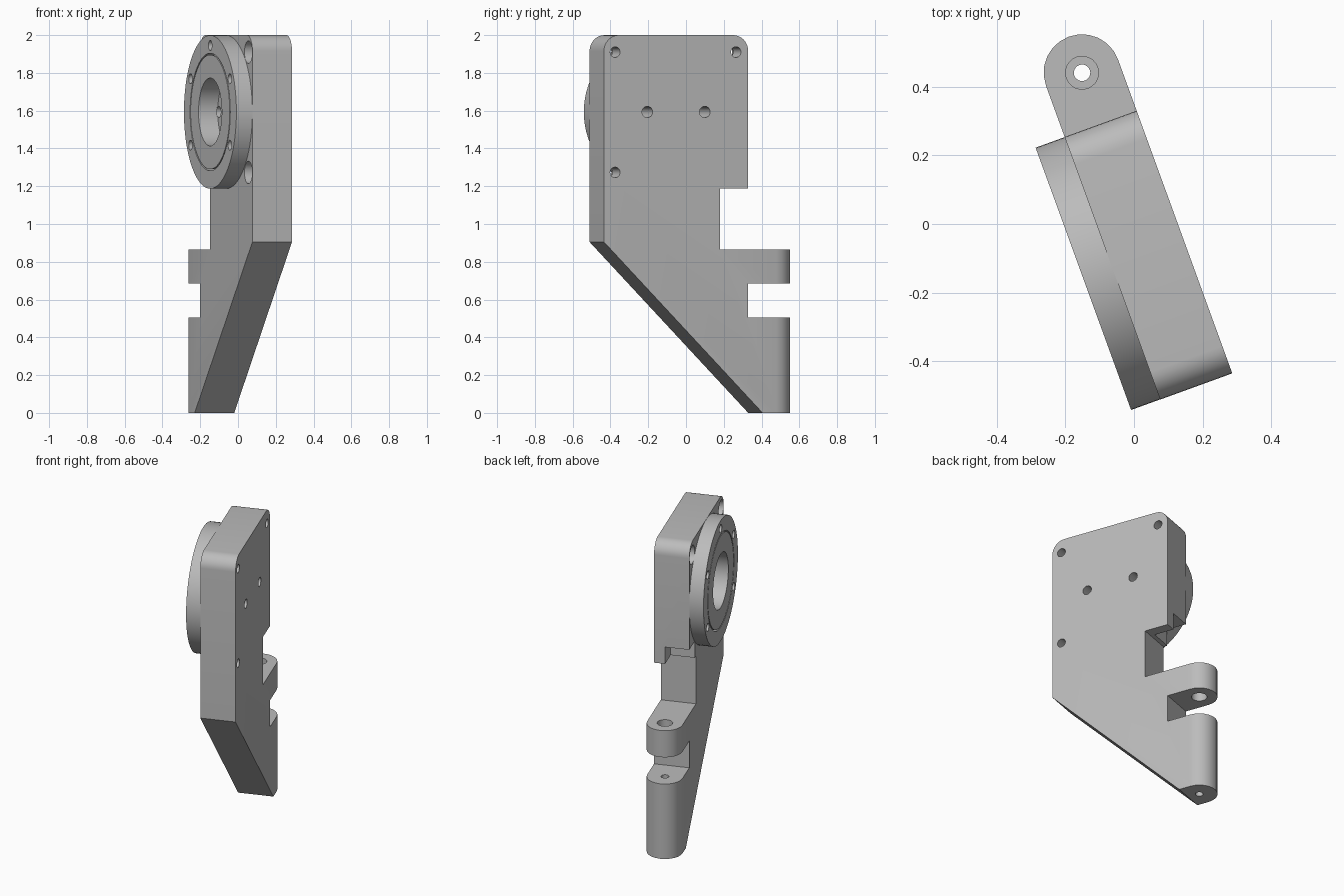
import bpy, bmesh, math
from mathutils import Matrix, Vector

cube = bpy.data.objects.get("Cube")
if cube:
    bpy.data.objects.remove(cube, do_unlink=True)

# Working frame: x = thickness, y = depth, z = height, then turned about z
TURN = Matrix.Rotation(math.radians(20), 4, 'Z')
LEFT, RIGHT, FACE = -0.103, 0.12, -0.193
MID = (LEFT + RIGHT) / 2
HUB_Y, HUB_Z, HUB_R = -0.0995, 1.593, 0.406

grey = bpy.data.materials.new("machined_grey")
grey.use_nodes = True
grey.diffuse_color = (0.5, 0.5, 0.5, 1)
grey.node_tree.nodes["Principled BSDF"].inputs["Base Color"].default_value = grey.diffuse_color


def finish(name, bm):
    bmesh.ops.recalc_face_normals(bm, faces=bm.faces)
    mesh = bpy.data.meshes.new(name)
    bm.to_mesh(mesh)
    bm.free()
    mesh.materials.append(grey)
    obj = bpy.data.objects.new(name, mesh)
    bpy.context.collection.objects.link(obj)
    return obj


def rod(name, y, z, r, x0, x1, sides=24):
    """Cylinder lying along x."""
    bm = bmesh.new()
    place = Matrix.Translation(((x0 + x1) / 2, y, z)) @ Matrix.Rotation(math.pi / 2, 4, 'Y')
    bmesh.ops.create_cone(bm, cap_ends=True, segments=sides, radius1=r, radius2=r,
                          depth=x1 - x0, matrix=place)
    return finish(name, bm)


def post(name, x, y, r, z0, z1):
    """Cylinder standing along z."""
    bm = bmesh.new()
    bmesh.ops.create_cone(bm, cap_ends=True, segments=24, radius1=r, radius2=r, depth=z1 - z0,
                          matrix=Matrix.Translation((x, y, (z0 + z1) / 2)))
    return finish(name, bm)


def box(name, low, high):
    low, high = Vector(low), Vector(high)
    bm = bmesh.new()
    bmesh.ops.create_cube(bm, size=1, matrix=Matrix.Translation((low + high) / 2)
                          @ Matrix.Diagonal((high - low).to_4d()))
    return finish(name, bm)


def cut(target, cutters):
    bpy.context.view_layer.objects.active = target
    for c in cutters:
        c.hide_render = True
        mod = target.modifiers.new("cut", 'BOOLEAN')
        mod.operation, mod.solver, mod.object = 'DIFFERENCE', 'EXACT', c
        bpy.ops.object.modifier_apply(modifier=mod.name)
        bpy.data.objects.remove(c, do_unlink=True)


# Plate: side profile with hinge lugs at the back, given thickness
BACK, FRONT, LUG = 0.307, -0.506, 0.577
profile = [(0.388, 0), (LUG, 0), (LUG, 0.505), (BACK, 0.505), (BACK, 0.685), (LUG, 0.685),
           (LUG, 0.865), (0.148, 0.865), (0.148, 1.187), (BACK, 1.187), (BACK, 2),
           (FRONT, 2), (FRONT, 0.905)]
bm = bmesh.new()
side = bm.faces.new([bm.verts.new((LEFT, y, z)) for y, z in profile])
new = bmesh.ops.extrude_face_region(bm, geom=[side])["geom"]
bmesh.ops.translate(bm, vec=(RIGHT - LEFT, 0, 0),
                    verts=[v for v in new if isinstance(v, bmesh.types.BMVert)])


def edges_where(test, axis):
    return [e for e in bm.edges if all(test(v.co) for v in e.verts)
            and abs((e.verts[0].co - e.verts[1].co).normalized()[axis]) > 0.99]


# Round top corners and lug ends
bmesh.ops.bevel(bm, geom=edges_where(lambda c: c.z > 1.99, 0), offset=0.085,
                segments=8, profile=0.5, affect='EDGES')
bmesh.ops.bevel(bm, geom=edges_where(lambda c: c.y > LUG - 0.001, 2), offset=0.111,
                segments=6, profile=0.5, affect='EDGES')
plate = finish("mounting_plate", bm)

# Screw holes with counterbores, dowel holes, hinge pin holes, corner relief, bore
cutters = []
for y, z in ((-0.443, 1.91), (-0.443, 1.273), (0.238, 1.91)):
    cutters += [rod("screw_cutter", y, z, 0.028, -0.3, 0.3),
                rod("counterbore_cutter", y, z, 0.06, -0.3, 0.0)]
for s in (-1, 1):
    cutters.append(rod("dowel_cutter", HUB_Y + s * 0.162, HUB_Z, 0.03, -0.09, 0.3))
cutters += [post("lug_hole_cutter", MID, 0.465, 0.048, 0.6, 1.0),
            post("pin_hole_cutter", MID, 0.465, 0.024, -0.1, 0.6),
            box("relief_cutter", (-0.2, 0.175, 1.1), (0.05, 0.4, 1.3)),
            rod("bore_cutter", HUB_Y, HUB_Z, 0.18, -0.3, -0.085, 64)]
cut(plate, cutters)

# Round flange with bolt holes, and the hub set in it behind a fine gap
flange = rod("flange_ring", HUB_Y, HUB_Z, HUB_R, FACE, LEFT, 72)
cutters = [rod("ring_cutter", HUB_Y, HUB_Z, 0.311, -0.3, 0, 72)]
for k in (0, 1, 2, 4, 5):
    a = math.radians(60 * k)
    cutters.append(rod("bolt_cutter", HUB_Y + 0.352 * math.sin(a), HUB_Z + 0.352 * math.cos(a),
                       0.027, -0.3, 0, 16))
cut(flange, cutters)
hub = rod("flange_hub", HUB_Y, HUB_Z, 0.303, FACE, LEFT, 72)
cut(hub, [rod("bore_cutter", HUB_Y, HUB_Z, 0.18, -0.3, 0, 64)])

# Turn everything into place and smooth the round surfaces
for obj in (plate, flange, hub):
    obj.data.transform(TURN)
    bpy.ops.object.select_all(action='DESELECT')
    obj.select_set(True)
    bpy.context.view_layer.objects.active = obj
    bpy.ops.object.shade_smooth_by_angle(angle=math.radians(30))
